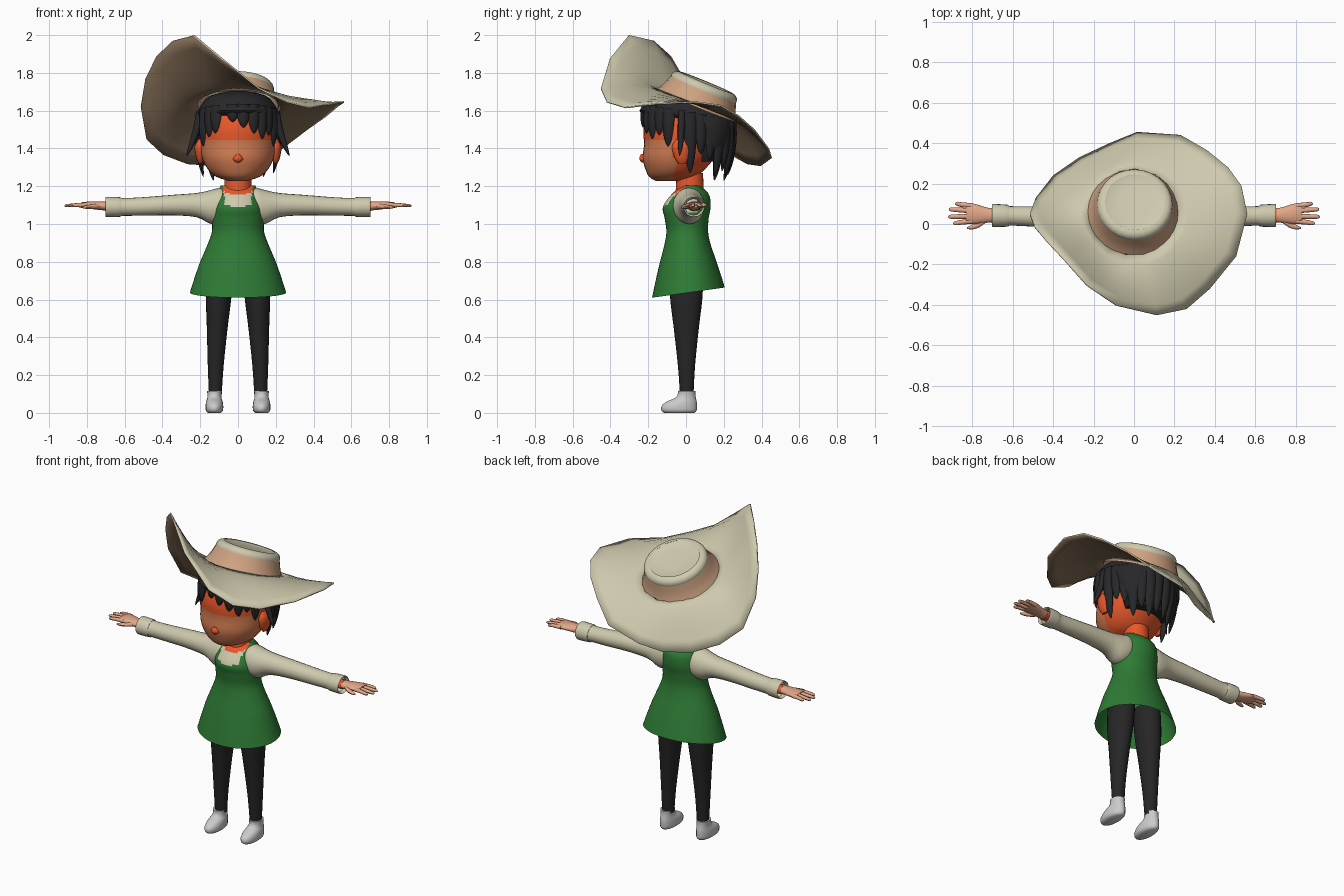
import bpy, math
from math import sin, cos, pi, radians
from mathutils import Vector as V

MATS = {}
PALETTE = dict(cream=(205, 200, 172), under=(138, 115, 92), tan=(205, 160, 128), hair=(44, 44, 46),
               red=(232, 88, 46), face=(208, 122, 82), green=(50, 122, 56), black=(42, 42, 42),
               hand=(226, 165, 135), shoe=(190, 190, 190))


def mat(key):
    if key not in MATS:
        m = bpy.data.materials.new(key)
        m.diffuse_color = [(c / 255) ** 2.2 for c in PALETTE[key]] + [1]
        MATS[key] = m
    return MATS[key]


def make(name, verts, faces, keys, pick=None, angle=50, recalc=True):
    me = bpy.data.meshes.new(name)
    me.from_pydata(verts, [], faces)
    for k in keys:
        me.materials.append(mat(k))
    ob = bpy.data.objects.new(name, me)
    bpy.context.collection.objects.link(ob)
    if recalc:
        import bmesh
        bm = bmesh.new()
        bm.from_mesh(me)
        bmesh.ops.recalc_face_normals(bm, faces=bm.faces)
        bm.to_mesh(me)
        bm.free()
    if pick:
        for p in me.polygons:
            p.material_index = pick(p.center)
    me.shade_smooth()
    me.set_sharp_from_angle(angle=radians(angle))
    return ob


def smooth(rings, sub):
    """Catmull-Rom interpolation of (centre, u, v) rings."""
    out = []
    for i in range(len(rings) - 1):
        p = [rings[max(0, min(len(rings) - 1, i + k))] for k in (-1, 0, 1, 2)]
        for s in range(sub):
            t = s / sub
            out.append(tuple(0.5 * (2 * b + (c - a) * t + (2 * a - 5 * b + 4 * c - d) * t * t
                                    + (3 * b - a - 3 * c + d) * t ** 3) for a, b, c, d in zip(*p)))
    return out + [rings[-1]]


def quads(rows, n):
    return [(i * n + j, i * n + (j + 1) % n, (i + 1) * n + (j + 1) % n, (i + 1) * n + j)
            for i in range(rows - 1) for j in range(n)]


def loft(name, rings, keys, n=16, sub=3, caps=(1, 1), pick=None, warp=None, angle=50):
    rings = smooth(rings, sub)
    vs = [c + u * cos(2 * pi * j / n) + v * sin(2 * pi * j / n) for c, u, v in rings for j in range(n)]
    if warp:
        vs = [warp(v) for v in vs]
    fs = quads(len(rings), n)
    if caps[0]:
        fs.append(tuple(range(n)))
    if caps[1]:
        fs.append(tuple(range(len(vs) - n, len(vs))))
    return make(name, vs, fs, keys, pick, angle)


def upright(name, rows, keys, cx=0, **kw):
    """Rows of (z, x radius, front y, back y), optional fifth value shifts x."""
    rings = [(V((cx + (r[4] if len(r) > 4 else 0), (r[2] + r[3]) / 2, r[0])), V((r[1], 0, 0)),
              V((0, (r[3] - r[2]) / 2, 0))) for r in rows]
    return loft(name, rings, keys, **kw)


def sideways(name, rows, keys, s, **kw):
    """Rows of (x, centre y, centre z, y radius, z radius)."""
    rings = [(V((s * x, y, z)), V((0, ry, 0)), V((0, 0, rz))) for x, y, z, ry, rz in rows]
    return loft(name, rings, keys, **kw)


# Hat brim: rim points, going clockwise seen from above
RIM = [(-.23, -.30, 2.0), (-.345, -.17, 1.97), (-.43, -.08, 1.89), (-.49, -.01, 1.77), (-.515, .05, 1.62),
       (-.485, .13, 1.45), (-.40, .24, 1.37), (-.27, .33, 1.32), (-.12, .40, 1.31), (.015, .455, 1.35),
       (.23, .44, 1.40), (.36, .365, 1.50), (.465, .28, 1.575), (.53, .19, 1.63), (.56, .05, 1.65),
       (.505, -.16, 1.64), (.375, -.32, 1.62), (.26, -.42, 1.65), (.115, -.45, 1.72), (-.085, -.40, 1.88)]
BASE = V((0, .06, 1.635))


def plane_z(y):
    return BASE.z - .38 * (y - BASE.y)


vs, steps = [], 7
for i in range(steps):
    t = i / (steps - 1)
    for x, y, z in RIM:
        d = V((x, y - BASE.y)).normalized() * .215
        px, py = d.x + (x - d.x) * t, d.y + BASE.y + (y - d.y - BASE.y) * t
        vs.append((px, py, plane_z(py) + (z - plane_z(y)) * t ** 1.5))
brim = make("hat_brim", vs, quads(steps, len(RIM)), ["cream", "under"], recalc=False)
sol = brim.modifiers.new("thickness", "SOLIDIFY")
sol.thickness, sol.offset, sol.material_offset = .008, -1, 1

# Hat crown with a tan band, tilted backwards
AX = V((.04, .38, .92)).normalized()
U = V((1, 0, 0)) - AX * AX.x
W = AX.cross(U)
crown = lambda rows: [(BASE + AX * h, U * r, W * r) for r, h in rows]
loft("hat_band", crown([(.228, -.008), (.207, .03), (.187, .085)]), ["tan"], n=28, caps=(0, 0))
loft("hat_crown", crown([(.187, .083), (.186, .10), (.172, .118), (.148, .124), (.14, .116), (.01, .113)]),
     ["cream"], n=28, sub=2, caps=(0, 1))

# Head, ears, nose, neck
upright("head", [(1.228, .05, -.16, -.02), (1.25, .115, -.195, .05), (1.29, .16, -.215, .1),
                 (1.35, .19, -.23, .15), (1.42, .2, -.222, .18), (1.5, .2, -.225, .2),
                 (1.58, .18, -.2, .2), (1.64, .11, -.14, .14)], ["face", "red"], n=32,
        pick=lambda c: 0 if c.z < 1.435 and c.y < -.06 else 1)
upright("nose", [(1.325, .008, -.235, -.2), (1.338, .026, -.245, -.2), (1.352, .024, -.247, -.2),
                 (1.37, .008, -.238, -.2)], ["red"], n=12)
upright("neck", [(1.12, .08, -.06, .1), (1.17, .074, -.055, .095), (1.27, .07, -.05, .09)], ["red"], n=24)
for s in (-1, 1):
    upright("ear", [(1.32, .008, -.04, .0), (1.35, .022, -.06, .02), (1.41, .03, -.075, .03),
                    (1.45, .01, -.05, .01)], ["red"], cx=s * .2, n=12)

# Hair: cap plus hanging locks
upright("hair_cap", [(1.33, .14, .03, .19), (1.4, .185, .03, .235), (1.48, .207, .0, .252),
                     (1.54, .213, -.06, .255), (1.585, .214, -.235, .25), (1.63, .195, -.225, .2),
                     (1.68, .145, -.18, .12), (1.705, .03, -.08, 0)], ["hair"], n=32)


def lock(deg, z_end, flare=0, w=.036):
    a = radians(deg)
    out, tan = V((sin(a), -cos(a), 0)), V((cos(a), sin(a), 0))
    z_top = 1.595 + .04 * out.y * -1
    rings = []
    for t in (0, .25, .5, .75, .92, 1):
        z = z_top + (z_end - z_top) * t
        k = 1.02 - 2.6 * (z - 1.47) ** 2 + flare * t * t
        f = (1, 1, .9, .68, .36, .05)[len(rings)]
        rings.append((V((.205 * sin(a) * k, .01 - .235 * cos(a) * k, z)), tan * w * f, out * .022 * f))
    loft("hair_lock", rings, ["hair"], n=8, sub=2)


for deg, z in [(-62, 1.41), (-47, 1.46), (-35, 1.48), (-8, 1.54), (8, 1.51), (24, 1.48), (38, 1.45),
               (51, 1.47), (64, 1.41)]:
    lock(deg, z)
for s in (-1, 1):
    lock(s * 82, 1.36, .35, .02)
    for deg, z in [(93, 1.26), (107, 1.36), (120, 1.33), (133, 1.24), (146, 1.29), (159, 1.24), (172, 1.27)]:
        lock(s * deg, z + s * .01)


# Apron dress over shirt, open at the tilted hem
def bodice(c):
    if c.y < 0 and abs(c.x) < .072 + max(0, c.z - 1.15) * .2:
        scoop = c.z - 3 * c.x * c.x
        return 2 if scoop > 1.155 else 1 if scoop > 1.092 else 0
    return 1 if abs(c.x) > .118 and c.z > 1.06 else 0


upright("dress", [(.635, .255, -.18, .205), (.72, .228, -.16, .182), (.8, .2, -.14, .158), (.89, .162, -.115, .13),
                  (.96, .138, -.104, .117), (1.03, .138, -.113, .12), (1.09, .135, -.122, .13),
                  (1.155, .117, -.078, .122), (1.205, .09, -.022, .075)], ["green", "cream", "red"], n=64, sub=6,
        caps=(0, 1), pick=bodice,
        warp=lambda v: V((v.x, v.y, v.z + .14 * v.y * max(0, min(1, (.95 - v.z) / .3)))))

for s in (-1, 1):
    # Sleeves with a cuff
    sideways("sleeve", [(.06, .015, 1.105, .07, .08), (.1, .015, 1.097, .084, .094), (.15, .018, 1.09, .078, .088),
                        (.22, .024, 1.1, .064, .064), (.35, .03, 1.1, .056, .054), (.5, .037, 1.093, .05, .049),
                        (.61, .04, 1.09, .048, .047), (.625, .041, 1.09, .054, .052), (.69, .042, 1.09, .057, .054),
                        (.7, .042, 1.09, .053, .05), (.68, .042, 1.09, .045, .042)], ["cream"], s, n=20, caps=(1, 0))
    # Hands
    sideways("wrist", [(.64, .042, 1.093, .036, .026), (.705, .042, 1.094, .036, .026)], ["red"], s, sub=1)
    sideways("palm", [(.70, .042, 1.095, .034, .024), (.74, .045, 1.097, .04, .022), (.79, .05, 1.1, .05, .019),
                      (.83, .052, 1.1, .047, .014)], ["hand"], s)
    for y0, y1, x1 in [(.09, .1, .885), (.065, .072, .915), (.038, .036, .918), (.014, .004, .895)]:
        sideways("finger", [(.80, y0, 1.1, .013, .013), (.85, (y0 + y1) / 2, 1.1, .012, .011),
                            (x1 - .012, y1, 1.097, .01, .008), (x1, y1, 1.096, .003, .003)], ["hand"], s, n=8)
    sideways("thumb", [(.73, .025, 1.095, .016, .014), (.765, -.002, 1.092, .015, .012),
                       (.8, -.015, 1.09, .012, .01), (.825, -.02, 1.088, .004, .004)], ["hand"], s, n=8)
    # Legs and shoes
    upright("leg", [(.1, .034, -.032, .04, s * .018), (.25, .042, -.043, .048, s * .016),
                    (.45, .055, -.065, .068, s * .008), (.62, .068, -.085, .088), (.78, .07, -.085, .09, -s * .01)],
            ["black"], cx=s * .102, n=24)
    upright("shoe", [(0, .034, -.115, .045), (.012, .045, -.13, .056), (.035, .047, -.13, .058),
                     (.058, .044, -.105, .057), (.078, .038, -.06, .053), (.095, .037, -.045, .05),
                     (.115, .039, -.043, .05)], ["shoe"], cx=s * .125, n=20)
